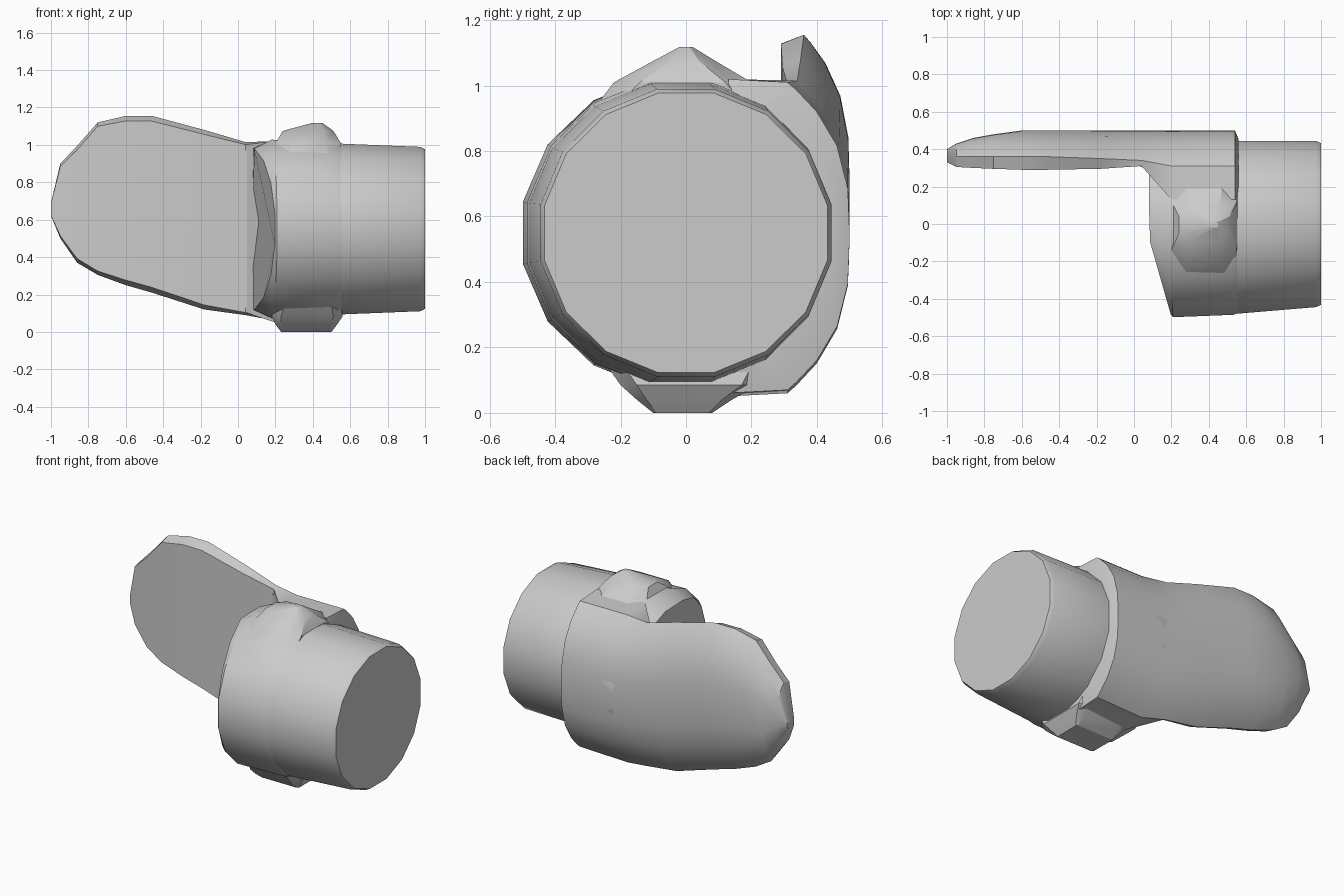
import bpy, bmesh, math

cube = bpy.data.objects.get("Cube")
if cube:
    bpy.data.objects.remove(cube, do_unlink=True)

grey = bpy.data.materials.new("plain grey")
grey.use_nodes = True
colour = (0.6, 0.6, 0.6, 1)
grey.diffuse_color = colour
grey.node_tree.nodes["Principled BSDF"].inputs["Base Color"].default_value = colour

MID = 0.55


def loft(name, rings, angle=30):
    """Skin a list of equal closed rings, cap both ends, shade smooth."""
    bm = bmesh.new()
    loops = [[bm.verts.new(p) for p in ring] for ring in rings]
    for a, b in zip(loops, loops[1:]):
        for i in range(len(a)):
            j = (i + 1) % len(a)
            bm.faces.new((a[i], a[j], b[j], b[i]))
    bm.faces.new(loops[0][::-1])
    bm.faces.new(loops[-1])
    bmesh.ops.recalc_face_normals(bm, faces=bm.faces)
    mesh = bpy.data.meshes.new(name)
    bm.to_mesh(mesh)
    bm.free()
    mesh.materials.append(grey)
    obj = bpy.data.objects.new(name, mesh)
    bpy.context.collection.objects.link(obj)
    bpy.ops.object.select_all(action='DESELECT')
    obj.select_set(True)
    bpy.context.view_layer.objects.active = obj
    bpy.ops.object.shade_smooth_by_angle(angle=math.radians(angle))


def ring(x, ry, rz, cy=0.0, bulge=0.0, n=16):
    """Oval across x; bulge pushes the middle and back towards -x."""
    pts = []
    for i in range(n):
        a = 2 * math.pi * (i + 0.5) / n
        y, z = ry * math.cos(a), MID + rz * math.sin(a)
        pts.append((x - bulge * min(1, max(0, (y + ry) / 0.42)), y + cy, z))
    return pts


# Main barrel, tapering towards its flat end
loft("barrel", [ring(0.3, 0.475, 0.468, -0.02), ring(0.56, 0.47, 0.465, -0.018),
                ring(0.975, 0.453, 0.448), ring(1.0, 0.44, 0.435)])

# Wider collar with its slanted end
loft("collar", [ring(0.2, 0.495, 0.44, bulge=0.12), ring(0.21, 0.508, 0.487, bulge=0.03),
                ring(0.53, 0.495, 0.48), ring(0.56, 0.465, 0.46, -0.02)])

# Back paddle: x, low z, high z, front y, edge y, back y, front face height share
sections = [
    (-1.0, 0.62, 0.69, 0.33, 0.36, 0.40, 0.93),
    (-0.95, 0.50, 0.90, 0.305, 0.36, 0.43, 0.93),
    (-0.86, 0.37, 0.995, 0.30, 0.36, 0.46, 0.93),
    (-0.75, 0.305, 1.12, 0.295, 0.36, 0.48, 0.95),
    (-0.60, 0.25, 1.155, 0.29, 0.36, 0.50, 0.94),
    (-0.46, 0.21, 1.155, 0.29, 0.36, 0.50, 0.94),
    (-0.18, 0.12, 1.08, 0.295, 0.35, 0.50, 0.95),
    (0.04, 0.09, 1.015, 0.31, 0.34, 0.50, 0.97),
    (0.20, 0.06, 1.01, 0.13, 0.31, 0.50, 1.02),
    (0.54, 0.07, 1.01, 0.13, 0.31, 0.50, 1.02),
    (0.56, 0.16, 0.95, 0.13, 0.22, 0.45, 1.0),
]


def paddle_ring(x, low, high, front, edge, back, share):
    mid, half = (low + high) / 2, (high - low) / 2
    pts = []
    for i in range(11):
        t = -math.cos(math.pi * i / 10)
        pts.append((x, edge + (back - edge) * (1 - abs(t) ** 3), mid + half * t))
    inset = half * share
    return pts + [(x, front, mid + inset), (x, front, mid - inset)]


loft("back_paddle", [paddle_ring(*s) for s in sections])

# Fillet where the paddle meets the collar
fillet = [(0.0, 0.32), (0.1, 0.28), (0.15, 0.22), (0.18, 0.12), (0.3, 0.1), (0.3, 0.33), (0.05, 0.33)]
loft("paddle_fillet", [[(x, y, z) for x, y in fillet] for z in (0.13, 0.97)])


def rect(z, x0, x1, y0, y1, c):
    """Chamfered rectangle at height z."""
    return [(x0 + c, y0, z), (x1 - c, y0, z), (x1, y0 + c, z), (x1, y1 - c, z),
            (x1 - c, y1, z), (x0 + c, y1, z), (x0, y1 - c, z), (x0, y0 + c, z)]


# Lower lug with a flat foot
loft("lower_lug", [rect(0.0, 0.23, 0.5, -0.1, 0.08, 0.01),
                   rect(0.04, 0.2, 0.53, -0.15, 0.14, 0.03),
                   rect(0.085, 0.18, 0.56, -0.2, 0.22, 0.05),
                   rect(0.2, 0.22, 0.54, -0.28, 0.28, 0.05)], 25)

# Upper lug rising to a blunt peak
loft("upper_lug", [rect(0.88, 0.22, 0.55, -0.32, 0.28, 0.05),
                   rect(1.01, 0.2, 0.55, -0.22, 0.2, 0.08),
                   rect(1.075, 0.24, 0.51, -0.1, 0.09, 0.05),
                   rect(1.118, 0.4, 0.45, -0.02, 0.02, 0.01)], 25)
